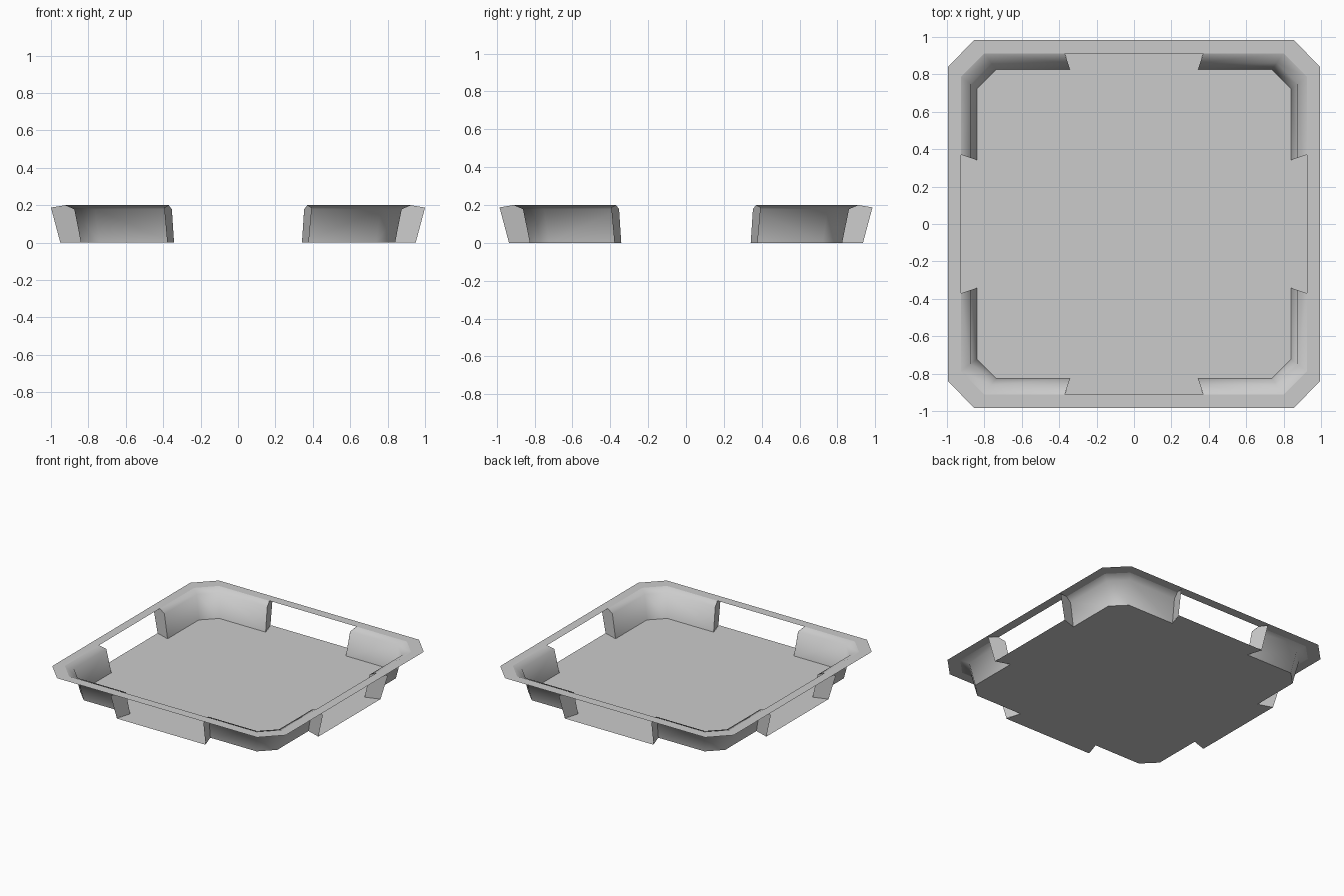
import bpy

if "Cube" in bpy.data.objects:
    bpy.data.objects.remove(bpy.data.objects["Cube"])

# Half sizes of the tray: floor edge, rim edge, and matching chamfer starts
IN_X, IN_Y = 0.84, 0.825
OUT_X, OUT_Y = 0.995, 0.985
RIM = OUT_X - IN_X
SPLAY = 0.33          # how far the gap ends flare per unit outwards
GAP = 0.342           # half width of each side opening at the floor
PROFILE = [(0.0, 0.0), (0.035, 0.178), (0.085, 0.2)]   # wall: outward offset, height


def lerp(a, b, off):
    return a + (b - a) * off / RIM


def corner(off, z, start=None):
    """One quarter of the eight-sided outline, from back side to right side."""
    s = GAP + SPLAY * off if start is None else start
    x, y = lerp(IN_X, OUT_X, off), lerp(IN_Y, OUT_Y, off)
    cx, cy = lerp(0.737, 0.853, off), lerp(0.722, 0.84, off)
    return [(s, y, z), (cx, y, z), (x, cy, z), (x, s, z)]


def part(name, verts, faces, smooth=False):
    mesh = bpy.data.meshes.new(name)
    mesh.from_pydata(verts, [], faces)
    for p in mesh.polygons:
        p.use_smooth = smooth
    ob = bpy.data.objects.new(name, mesh)
    bpy.context.collection.objects.link(ob)
    mir = ob.modifiers.new("mirror", 'MIRROR')
    mir.use_axis = (True, True, False)
    mir.use_clip = True
    return ob


def strip(name, rings, smooth=False):
    n = len(rings[0])
    verts = [v for r in rings for v in r]
    faces = [(i * n + j, (i + 1) * n + j, (i + 1) * n + j + 1, i * n + j + 1)
             for i in range(len(rings) - 1) for j in range(n - 1)]
    return part(name, verts, faces, smooth)


# Floor: chamfered plate with a flared tab reaching out under each opening
TAB = 0.11
tab_s = GAP + SPLAY * TAB
tab_y = IN_Y + TAB + 0.005
floor = [(0, 0, 0), (0, tab_y, 0), (tab_s, tab_y, 0)] + corner(0, 0)
floor += [(IN_X + TAB, tab_s, 0), (IN_X + TAB, 0, 0)]
part("floor", floor, [tuple(reversed(range(len(floor))))])

# Corner walls with a rolled top edge
strip("corner_wall", [corner(o, z) for o, z in PROFILE], smooth=True)

# Flat rim running all the way round
strip("rim", [corner(o, 0.2, 0.0) for o in (PROFILE[-1][0], RIM)])

# Cheeks closing the wall ends beside each opening
cheek = PROFILE + [(0.16, 0.187), (TAB, 0.0)]
part("side_cheek", [(IN_X + o, GAP + SPLAY * o, z) for o, z in cheek], [range(5)])
part("end_cheek", [(GAP + SPLAY * o, IN_Y + o, z) for o, z in cheek], [range(5)])
